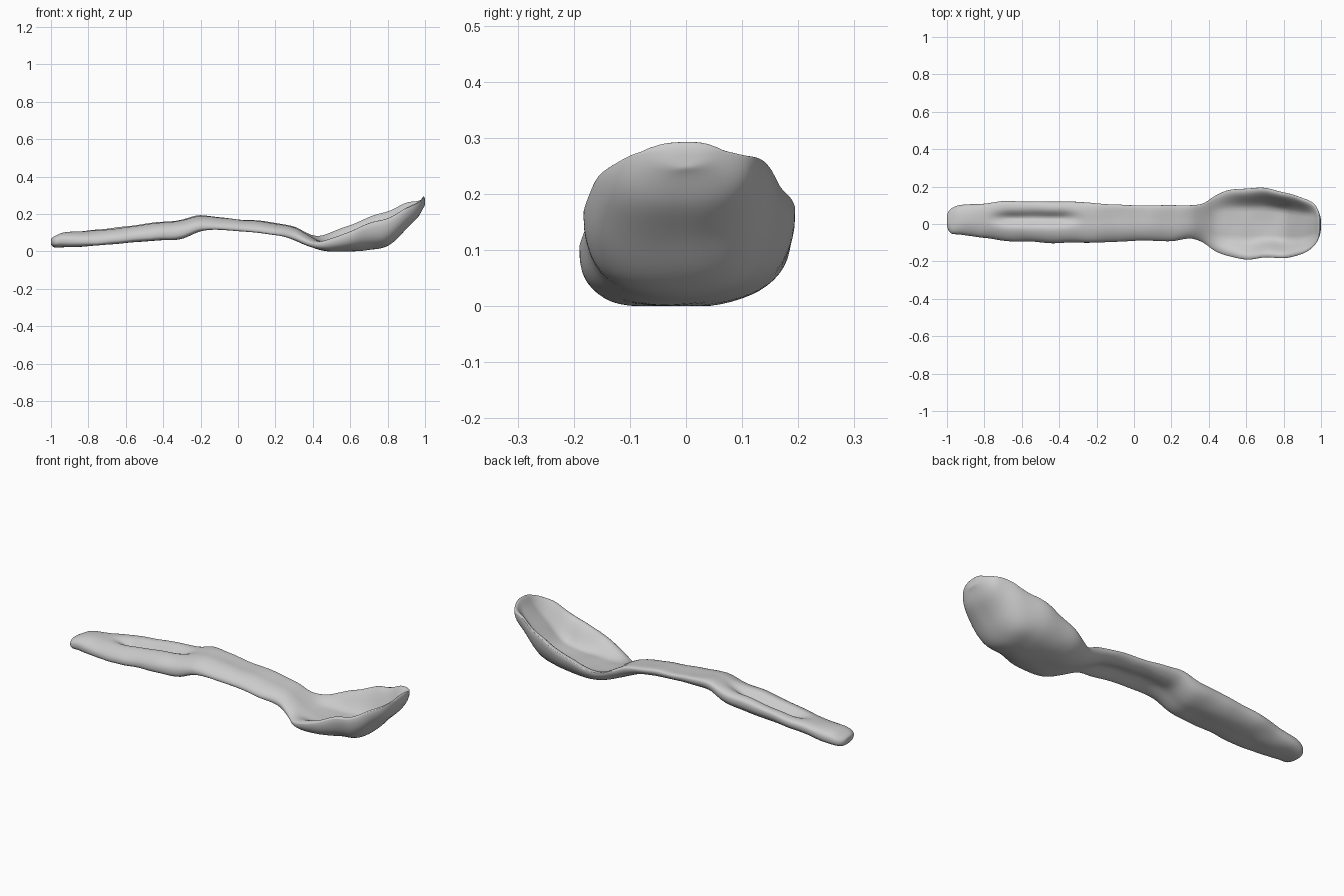
import bpy
import bmesh
import math
from mathutils import Vector, noise

cube = bpy.data.objects.get("Cube")
if cube:
    bpy.data.objects.remove(cube, do_unlink=True)

# Stations along the spoon: x, front edge y, back edge y, rim z,
# crown above the rim (negative is a hollow), drop below the rim
STATIONS = [
    (-1, 0, .04, .05, .01, .01),
    (-.98, -.05, .08, .05, .03, .03),
    (-.93, -.06, .1, .06, .04, .04),
    (-.8, -.07, .11, .07, .04, .04),
    (-.7, -.09, .12, .08, .04, .04),
    (-.4, -.1, .12, .11, .05, .05),
    (-.3, -.1, .12, .12, .05, .05),
    (-.2, -.1, .11, .15, .04, .04),
    (0, -.09, .1, .14, .03, .03),
    (.2, -.09, .1, .12, .03, .03),
    (.3, -.08, .1, .1, .03, .04),
    (.37, -.1, .11, .07, .02, .04),
    (.43, -.14, .15, .06, 0, .05),
    (.5, -.17, .18, .08, -.03, .08),
    (.6, -.19, .19, .12, -.07, .12),
    (.7, -.18, .19, .16, -.1, .15),
    (.8, -.18, .17, .19, -.11, .16),
    (.9, -.16, .14, .24, -.07, .12),
    (.96, -.12, .11, .26, -.02, .08),
    (.99, -.07, .06, .27, .02, .04),
    (1, -.01, .01, .26, .01, .01),
]
ANGLES = [math.acos(-s[0]) for s in STATIONS]


def smooth(a, b, t):
    t = max(0, min(1, (t - a) / (b - a)))
    return t * t * (3 - 2 * t)


def slope(i, k):
    """Tangent of one station column."""
    a, b = max(i - 1, 0), min(i + 1, len(STATIONS) - 1)
    return (STATIONS[b][k] - STATIONS[a][k]) / (ANGLES[b] - ANGLES[a])


def station(angle):
    """Cubic interpolation between neighbouring stations."""
    i = 0
    while i < len(ANGLES) - 2 and angle > ANGLES[i + 1]:
        i += 1
    h = ANGLES[i + 1] - ANGLES[i]
    t = (angle - ANGLES[i]) / h
    blend = t * t * (3 - 2 * t)
    return [STATIONS[i][k] * (1 - blend) + STATIONS[i + 1][k] * blend
            + h * t * (1 - t) * ((1 - t) * slope(i, k) - t * slope(i + 1, k))
            for k in range(1, 6)]


def section(angle, sides):
    """Closed cross-section: rounded edge, hollow bowl, creased handle."""
    x = -math.cos(angle)
    front, back, rim, crown, drop = station(angle)
    tilt = .02 * smooth(-1, -.7, x) * (1 - smooth(.85, 1, x))
    groove = .035 * smooth(-.8, -.65, x) * (1 - smooth(-.4, -.25, x))
    hollow = .02 * smooth(-.25, -.1, x) * (1 - smooth(.15, .35, x))
    points = []
    for j in range(sides):
        turn = math.tau * j / sides
        v = math.cos(turn)
        rise = max(0, 1 - abs(v) ** 2.4) ** (1 / 2.4)
        y = (front + back) / 2 + v * (back - front) / 2
        z = rim + tilt * v * abs(v)
        if math.sin(turn) >= 0:
            z += max(crown, .012) * rise
            z -= max(0, .012 - crown) * smooth(.06, .6, 1 - abs(v))
            z -= groove * math.exp(-((y - .03) / .03) ** 2)
        else:
            z += hollow * math.exp(-(y / .05) ** 2) - drop * rise
        # Hand-shaped unevenness
        z += .005 * noise.noise(Vector((x * 9, y * 9, z * 9)))
        y += .006 * noise.noise(Vector((x * 8, v, 5))) * abs(v)
        points.append((x, y, max(z, 0)))
    return points


# Loft the sections into one closed spoon
SECTIONS, SIDES = 140, 56
bm = bmesh.new()
rings = [[bm.verts.new(p) for p in section(math.pi * i / SECTIONS, SIDES)]
         for i in range(SECTIONS + 1)]
for a, b in zip(rings, rings[1:]):
    for j in range(SIDES):
        k = (j + 1) % SIDES
        bm.faces.new((a[j], a[k], b[k], b[j]))
bm.faces.new(rings[0])
bm.faces.new(rings[-1])
bmesh.ops.recalc_face_normals(bm, faces=bm.faces)
mesh = bpy.data.meshes.new("spoon")
bm.to_mesh(mesh)
bm.free()
spoon = bpy.data.objects.new("spoon", mesh)
bpy.context.collection.objects.link(spoon)

# Plain grey clay
clay = bpy.data.materials.new("grey clay")
clay.use_nodes = True
color = (.6, .6, .6, 1)
clay.diffuse_color = color
clay.node_tree.nodes["Principled BSDF"].inputs["Base Color"].default_value = color
mesh.materials.append(clay)

bpy.context.view_layer.objects.active = spoon
spoon.select_set(True)
bpy.ops.object.shade_smooth_by_angle(angle=math.radians(50))
